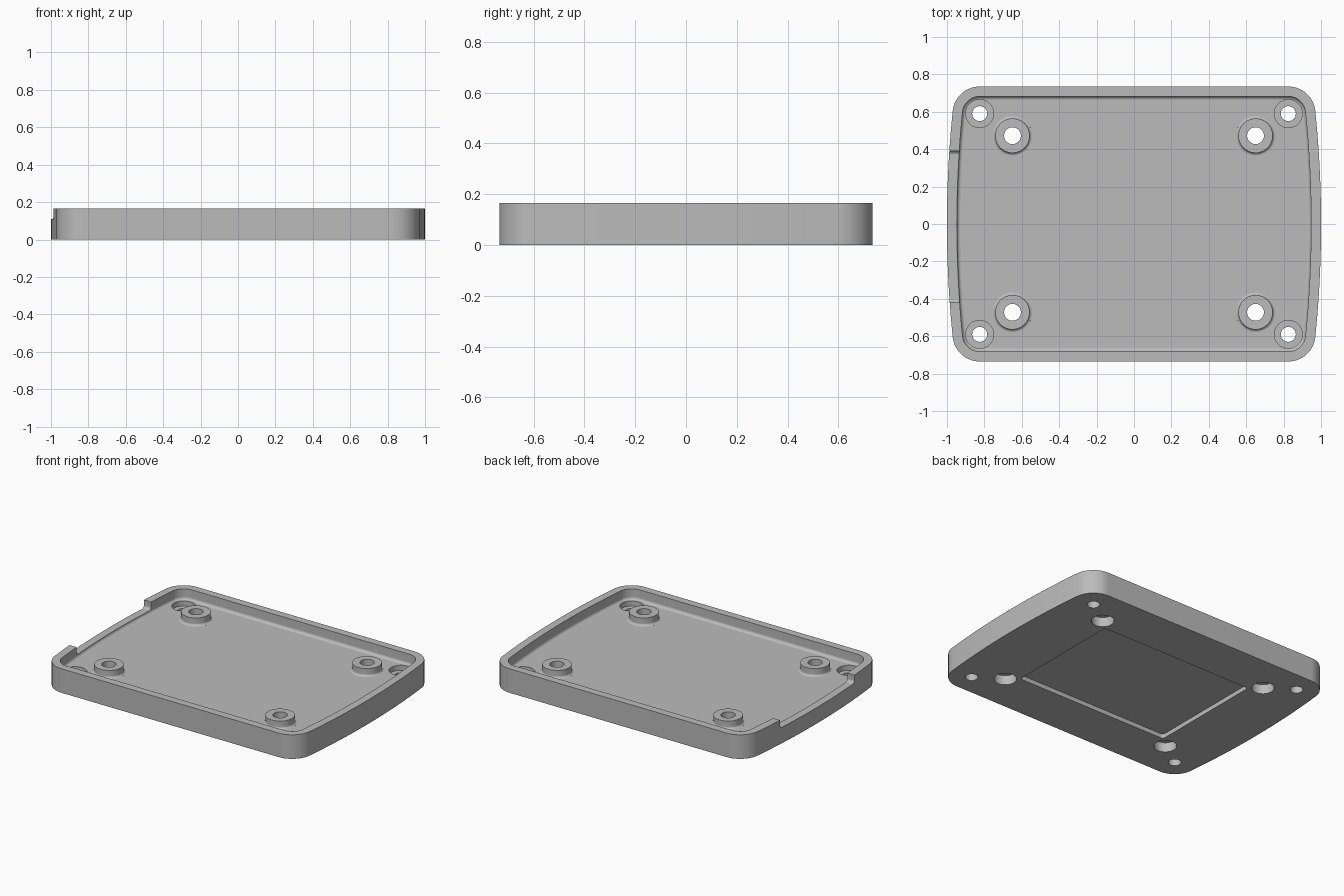
import bpy
import bmesh
from math import sin, cos, pi, radians

cube = bpy.data.objects.get("Cube")
if cube:
    bpy.data.objects.remove(cube, do_unlink=True)

HEIGHT, FLOOR, NOTCH_Z = 0.165, 0.09, 0.11
CORNER_X, CORNER_Y = 0.825, 0.59      # corner arc centres and screw positions
POST_X, POST_Y = 0.65, 0.472          # standoff positions
OUTER_R, INNER_R, FILLET = 0.145, 0.092, 0.02
TILT, BOW = 0.1, 5.9                  # side bow: end angle and radius

grey = bpy.data.materials.new("plain grey")
grey.use_nodes = True
colour = (0.5, 0.5, 0.5, 1)
grey.diffuse_color = colour
grey.node_tree.nodes["Principled BSDF"].inputs["Base Color"].default_value = colour


def loft(name, rings):
    """Closed solid through matching rings of points."""
    bm = bmesh.new()
    loops = [[bm.verts.new(p) for p in ring] for ring in rings]
    for a, b in zip(loops, loops[1:]):
        for i in range(len(a)):
            j = (i + 1) % len(a)
            bm.faces.new((a[i], a[j], b[j], b[i]))
    bm.faces.new(loops[0][::-1])
    bm.faces.new(loops[-1])
    bmesh.ops.recalc_face_normals(bm, faces=bm.faces)
    mesh = bpy.data.meshes.new(name)
    bm.to_mesh(mesh)
    bm.free()
    obj = bpy.data.objects.new(name, mesh)
    obj.data.materials.append(grey)
    bpy.context.collection.objects.link(obj)
    return obj


def outline(r, z):
    """Rounded rectangle with bowed left and right sides."""
    quarter = []
    reach = CORNER_X + r * cos(TILT)
    end_y = CORNER_Y + r * sin(TILT)
    for i in range(10):
        y = end_y * i / 10
        quarter.append((reach + (end_y ** 2 - y ** 2) / (2 * BOW), y))
    for i in range(15):
        a = TILT + (pi / 2 - TILT) * i / 14
        quarter.append((CORNER_X + r * cos(a), CORNER_Y + r * sin(a)))
    half = quarter + [(-x, y) for x, y in quarter[:0:-1]]
    left_mid = [(-quarter[0][0], 0)]
    full = half + left_mid + [(x, -y) for x, y in half[:0:-1]]
    return [(x, y, z) for x, y in full]


def lathe(name, x, y, profile, n=40):
    return loft(name, [[(x + r * cos(2 * pi * i / n), y + r * sin(2 * pi * i / n), z)
                        for i in range(n)] for r, z in profile])


def rounded_box(name, hx, hy, r, z0, z1):
    ring = []
    for k, (sx, sy) in enumerate(((1, 1), (-1, 1), (-1, -1), (1, -1))):
        for i in range(7):
            a = pi / 2 * (k + i / 6)
            ring.append((sx * (hx - r) + r * cos(a), sy * (hy - r) + r * sin(a)))
    return loft(name, [[(x, y, z) for x, y in ring] for z in (z0, z1)])


def combine(target, tool, operation):
    mod = target.modifiers.new(operation, 'BOOLEAN')
    mod.operation = operation
    mod.solver = 'EXACT'
    mod.object = tool
    bpy.ops.object.select_all(action='DESELECT')
    bpy.context.view_layer.objects.active = target
    target.select_set(True)
    bpy.ops.object.modifier_apply(modifier=mod.name)
    bpy.data.objects.remove(tool, do_unlink=True)


# Solid tray body
tray = loft("case_base", [outline(OUTER_R, 0), outline(OUTER_R, HEIGHT)])

# Cavity with a filleted floor edge
rings = []
for i in range(7):
    a = pi / 2 * i / 6
    rings.append(outline(INNER_R - FILLET * (1 - sin(a)), FLOOR + FILLET * (1 - cos(a))))
rings.append(outline(INNER_R, HEIGHT + 0.1))
combine(tray, loft("cavity", rings), 'DIFFERENCE')

# Wide notch in the right wall with rounded lower corners
low, high = -0.42, 0.39
section = [(high, HEIGHT + 0.1), (low, HEIGHT + 0.1)]
for i in range(7):
    a = pi + pi / 2 * i / 6
    section.append((low + FILLET + FILLET * cos(a), NOTCH_Z + FILLET + FILLET * sin(a)))
for i in range(7):
    a = 1.5 * pi + pi / 2 * i / 6
    section.append((high - FILLET + FILLET * cos(a), NOTCH_Z + FILLET + FILLET * sin(a)))
combine(tray, loft("notch", [[(x, y, z) for y, z in section] for x in (-1.1, -0.88)]),
        'DIFFERENCE')

# Standoff profile with a filleted foot
post = [(0.107, FLOOR - 0.012)]
for i in range(6):
    a = radians(5) + radians(85) * i / 5
    post.append((0.107 - 0.015 * sin(a), FLOOR + 0.015 * (1 - cos(a))))
post.append((0.092, 0.143))

for sx in (-1, 1):
    for sy in (-1, 1):
        px, py = sx * POST_X, sy * POST_Y
        cx, cy = sx * CORNER_X, sy * CORNER_Y
        # Standoff, its through hole and the wide bore beneath
        combine(tray, lathe("standoff", px, py, post), 'UNION')
        combine(tray, lathe("post_bore", px, py,
                            [(0.071, -0.1), (0.071, 0.065), (0.045, 0.065), (0.045, 0.3)]),
                'DIFFERENCE')
        # Corner screw hole, counterbored from above
        combine(tray, lathe("corner_bore", cx, cy,
                            [(0.04, -0.1), (0.04, 0.055), (0.075, 0.055), (0.075, 0.3)]),
                'DIFFERENCE')

# Shallow panel recess underneath
combine(tray, rounded_box("panel_recess", 0.58, 0.41, 0.02, -0.1, 0.03), 'DIFFERENCE')

# Smooth curved walls, crisp edges
bpy.ops.object.select_all(action='DESELECT')
tray.select_set(True)
bpy.context.view_layer.objects.active = tray
bpy.ops.object.shade_smooth_by_angle(angle=radians(30))
weighted = tray.modifiers.new("even_shading", 'WEIGHTED_NORMAL')
weighted.keep_sharp = True
